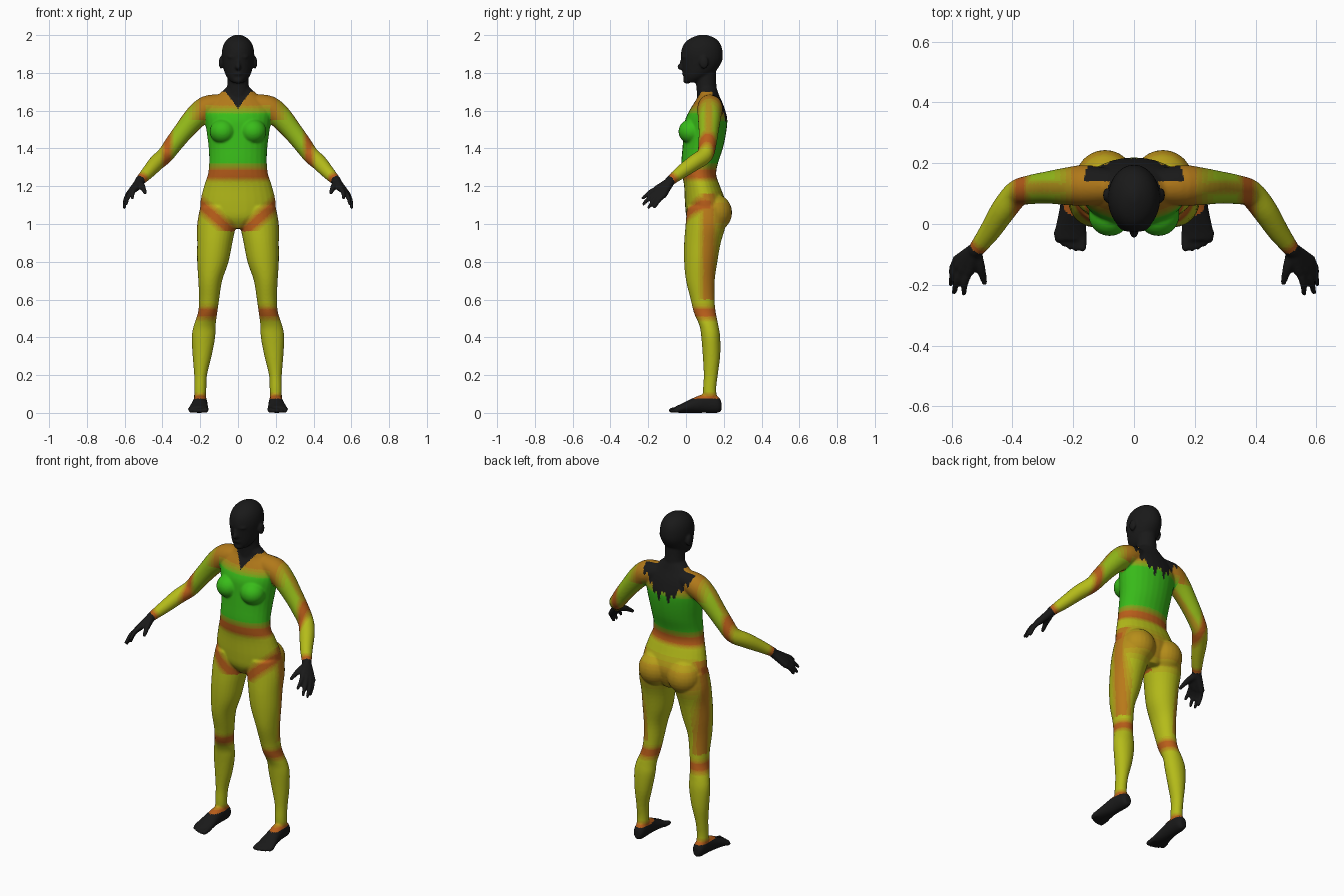
import bpy, bmesh, math
from mathutils import Vector, Matrix

if "Cube" in bpy.data.objects:
    bpy.data.objects.remove(bpy.data.objects["Cube"])

bm = bmesh.new()
SIDES = 28


def spline(rows, n=4):
    """Catmull-Rom through rows of numbers."""
    out = []
    for i in range(len(rows) - 1):
        a, b, c, d = (rows[max(0, min(len(rows) - 1, i + k))] for k in (-1, 0, 1, 2))
        for s in range(n):
            t = s / n
            out.append([q + .5 * t * (r - p + t * (2*p - 5*q + 4*r - w + t * (3*(q - r) + w - p)))
                        for p, q, r, w in zip(a, b, c, d)])
    return out + [list(rows[-1])]


def skin(rings):
    """Closed skin over rings given as (centre, u axis, v axis)."""
    loops = []
    for c, u, v in rings:
        angles = [2 * math.pi * k / SIDES for k in range(SIDES)]
        loops.append([bm.verts.new(c + u * math.cos(a) + v * math.sin(a)) for a in angles])
    for a, b in zip(loops, loops[1:]):
        for k in range(SIDES):
            j = (k + 1) % SIDES
            bm.faces.new((a[k], a[j], b[j], b[k]))
    bm.faces.new(loops[0][::-1])
    bm.faces.new(loops[-1])


def column(rows, s=1):
    """Rows of z, x centre, y centre, x radius, y radius, bottom to top."""
    skin([(Vector((s * x, y, z)), Vector((rx, 0, 0)), Vector((0, ry, 0)))
          for z, x, y, rx, ry in spline(rows)])


def ball(c, r):
    bmesh.ops.create_uvsphere(bm, u_segments=24, v_segments=14, radius=1,
                              matrix=Matrix.Translation(c) @ Matrix.Diagonal((*r, 1)))


def tube(rows, s=1):
    """Round limb through rows of x, y, z, radius."""
    pts = spline(rows)
    P = [Vector((s * p[0], p[1], p[2])) for p in pts]
    rings = []
    for i, c in enumerate(P):
        t = (P[min(i + 1, len(P) - 1)] - P[max(i - 1, 0)]).normalized()
        u = Vector((0, 0, 1)).cross(t).normalized()
        rings.append((c, u * pts[i][3], t.cross(u) * pts[i][3]))
    skin(rings)
    for i in (0, -1):
        ball(P[i], [pts[i][3]] * 3)


# torso
column([(.975, 0, .11, .05, .07), (1.03, 0, .105, .17, .1), (1.1, 0, .105, .2, .11),
        (1.2, 0, .085, .18, .095), (1.26, 0, .07, .16, .09), (1.32, 0, .072, .153, .097),
        (1.4, 0, .088, .155, .107), (1.48, 0, .1, .165, .112), (1.55, 0, .107, .175, .112),
        (1.6, 0, .113, .18, .095), (1.64, 0, .118, .16, .076), (1.68, 0, .12, .11, .056),
        (1.72, 0, .112, .065, .05)])
# neck and head
column([(1.6, 0, .115, .06, .055), (1.7, 0, .11, .06, .053), (1.76, 0, .105, .055, .055),
        (1.83, 0, .1, .055, .06)])
column([(1.75, 0, .03, .035, .035), (1.775, 0, .05, .058, .062), (1.81, 0, .07, .073, .088),
        (1.86, 0, .083, .083, .107), (1.9, 0, .084, .086, .111), (1.94, 0, .085, .08, .103),
        (1.97, 0, .087, .064, .083), (1.99, 0, .09, .04, .052), (2.002, 0, .09, .012, .015)])
# nose, lips, chin, brow
ball((0, -.022, 1.832), (.015, .025, .018))
ball((0, -.018, 1.85), (.01, .015, .03))
ball((0, -.008, 1.797), (.025, .014, .011))
ball((0, .006, 1.762), (.028, .022, .02))
ball((0, -.005, 1.885), (.055, .022, .015))

for s in (1, -1):
    ball((s * .09, .095, 1.855), (.012, .024, .033))       # ear
    ball((s * .08, .03, 1.49), (.07, .07, .066))           # bust
    ball((s * .095, .148, 1.06), (.098, .096, .1))         # buttock
    # leg
    column([(.04, .2, .132, .033, .038), (.12, .2, .125, .032, .035), (.2, .198, .131, .034, .037),
            (.3, .19, .135, .05, .046), (.4, .183, .131, .062, .05), (.46, .177, .122, .058, .05),
            (.53, .161, .1, .051, .058), (.6, .153, .088, .053, .063), (.7, .147, .076, .063, .076),
            (.8, .133, .078, .083, .088), (.9, .123, .087, .093, .097), (1, .113, .105, .103, .107),
            (1.09, .1, .11, .1, .105)], s)
    # shoulder and arm
    tube([(.08, .125, 1.63, .058), (.16, .127, 1.613, .067), (.22, .124, 1.57, .062),
          (.285, .12, 1.495, .053), (.34, .113, 1.425, .048), (.385, .1, 1.365, .044),
          (.43, .045, 1.325, .042), (.475, -.025, 1.275, .035), (.52, -.085, 1.228, .026)], s)
    # palm and fingers
    for knuckle, tip in (((.542, -.155, 1.187), (.56, -.228, 1.137)),
                         ((.562, -.152, 1.172), (.592, -.225, 1.106)),
                         ((.576, -.138, 1.16), (.603, -.197, 1.088)),
                         ((.582, -.119, 1.152), (.601, -.167, 1.089))):
        mid = [a * .5 + b * .5 for a, b in zip(knuckle, tip)]
        tube([(.52, -.083, 1.225, .024), (*knuckle, .017)], s)
        tube([(*knuckle, .014), (mid[0] + .005, mid[1], mid[2] + .006, .012), (*tip, .009)], s)
    tube([(.522, -.095, 1.213, .022), (.505, -.145, 1.195, .016), (.492, -.192, 1.165, .01)], s)
    # foot, heel to ball, then toes
    skin([(Vector((s * x, y, z)), Vector((rx, 0, 0)), Vector((0, 0, rz))) for y, x, z, rx, rz in spline(
        [(.187, .198, .035, .018, .025), (.165, .198, .045, .033, .045), (.1, .2, .05, .038, .05),
         (.04, .204, .04, .043, .04), (-.02, .208, .025, .052, .025), (-.055, .208, .018, .05, .017)])])
    for k in range(5):
        x, end = .17 + .02 * k, (-.077, -.08, -.074, -.064, -.052)[k]
        r = .014 if k == 0 else .011
        tube([(x, -.03, .02, .015), (x, end, r, r)], s)

# fuse all pieces into one smooth skin
src = bpy.data.meshes.new("skin_source")
bm.to_mesh(src)
bm.free()
tmp = bpy.data.objects.new("skin_source", src)
bpy.context.collection.objects.link(tmp)
mod = tmp.modifiers.new("fuse", 'REMESH')
mod.mode, mod.voxel_size = 'VOXEL', .006
mod = tmp.modifiers.new("relax", 'SMOOTH')
mod.factor, mod.iterations = .5, 5
whole = bpy.data.meshes.new_from_object(tmp.evaluated_get(bpy.context.evaluated_depsgraph_get()))
bpy.data.objects.remove(tmp)

BLACK, ORANGE = Vector((.006, .006, .006)), Vector((.48, .11, .01))
YELLOW, LIME, GREEN = Vector((.46, .5, .01)), Vector((.3, .5, .01)), Vector((.04, .5, .01))
FOREARM = Vector((.13, -.19, -.14)).normalized()
WRIST = Vector((.515, -.085, 1.23))


def bump(v, w):
    return min(1, 1.4 * max(0, 1 - abs(v) / w))


def part_and_tint(p):
    """Body part, base colour and joint (orange) weight at a point."""
    x, y, z = abs(p.x), p.y, p.z
    side = "left_" if p.x > 0 else "right_"
    if (x > .172 and z > 1.27) or x > .3:
        d = (Vector((x, y, z)) - WRIST).dot(FOREARM)
        if x > .42 and d > -.005:
            return side + "hand", BLACK, 0
        patch = .7 * bump(x - .18, .09) * (z > 1.55)
        streak = .6 * bump(y - .12, .03) * (x < .36)
        return side + "arm", YELLOW if x > .385 else LIME, max(
            bump(x - .375, .04), bump(d + .005, .04) * (x > .42), patch, streak)
    if z > 1.7:
        return "head", BLACK, 0
    if z < .075:
        return side + "foot", BLACK, 0
    if z > 1.26:
        front = y < .1 and z > 1.61 + 1.4 * x
        back = y > .14 and z > 1.52 + 1.1 * abs(x - .035) + .02 * math.sin(x * 160)
        if front or back:
            return "torso", BLACK, 0
        top = min(1, max(0, (z - 1.54 - (.04 if y < .1 else 0)) / .05))
        return "torso", GREEN.lerp(LIME, top), max(bump(z - 1.26, .07), .75 * top)
    crease = bump(z - .93 - .88 * x, .07) * (y < .13) * (z > .96)
    outer = .85 * bump(y - .12, .06) * (x > .15) * (.6 < z < 1.16)
    seat = .6 * (y > .13) * bump(z - 1.06, .13)
    w = max(bump(z - 1.26, .04), bump(z - .53, .05), bump(z - .075, .04), crease, outer, seat)
    return ("torso" if z > .97 else side + "leg"), YELLOW, w


# split the skin into named, coloured parts
materials, parts = {}, {}
for poly in whole.polygons:
    name, base, w = part_and_tint(poly.center)
    key = tuple(round(c, 2) for c in base.lerp(ORANGE, round(w * 5) / 5))
    parts.setdefault(name, []).append((poly.vertices[:], key))

for name, faces in parts.items():
    index, verts, slots = {}, [], {}
    for f, key in faces:
        slots.setdefault(key, len(slots))
        for v in f:
            if v not in index:
                index[v] = len(verts)
                verts.append(whole.vertices[v].co[:])
    mesh = bpy.data.meshes.new(name)
    mesh.from_pydata(verts, [], [[index[v] for v in f] for f, _ in faces])
    for key in slots:
        if key not in materials:
            materials[key] = bpy.data.materials.new("skin_tint")
            materials[key].diffuse_color = (*key, 1)
        mesh.materials.append(materials[key])
    for poly, (_, key) in zip(mesh.polygons, faces):
        poly.material_index = slots[key]
        poly.use_smooth = True
    bpy.context.collection.objects.link(bpy.data.objects.new(name, mesh))

for m in bpy.data.materials:
    if m.users and not m.is_grease_pencil:
        m.use_nodes = True
        m.node_tree.nodes["Principled BSDF"].inputs["Base Color"].default_value = m.diffuse_color
